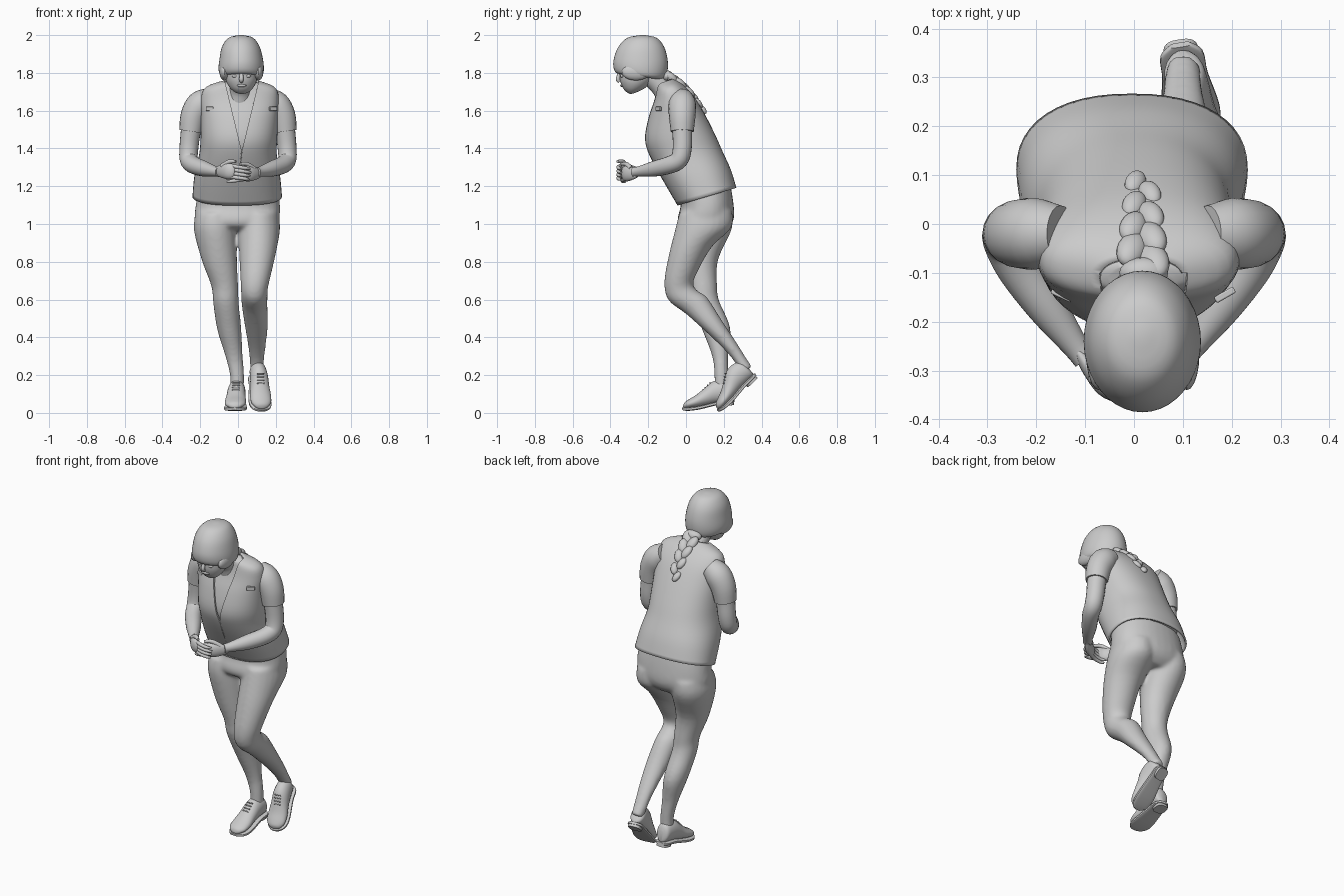
import bpy, bmesh
from math import sin, cos, pi, radians
from mathutils import Vector, Matrix


def spline(keys, steps):
    """Catmull-Rom interpolation of equal-length tuples."""
    out, n = [], len(keys)
    for i in range(n - 1):
        a, b, c, d = keys[max(i - 1, 0)], keys[i], keys[i + 1], keys[min(i + 2, n - 1)]
        for k in range(steps):
            t = k / steps
            out.append([0.5 * (2 * q + (r - p) * t + (2 * p - 5 * q + 4 * r - s) * t * t
                               + (3 * q - p - 3 * r + s) * t ** 3) for p, q, r, s in zip(a, b, c, d)])
    return out + [list(keys[-1])]


def skin(name, rings, caps=True, mat=None):
    """Join rings of points into a smooth surface."""
    bm = bmesh.new()
    vs = [[bm.verts.new(p) for p in r] for r in rings]
    for a, b in zip(vs, vs[1:]):
        for i in range(len(a)):
            j = (i + 1) % len(a)
            bm.faces.new((a[i], a[j], b[j], b[i]))
    if caps:
        bm.faces.new(vs[0])
        bm.faces.new(vs[-1])
    bmesh.ops.recalc_face_normals(bm, faces=bm.faces)
    return finish(name, bm, mat)


def finish(name, bm, mat=None):
    if mat:
        bm.transform(mat)
    me = bpy.data.meshes.new(name)
    bm.to_mesh(me)
    bm.free()
    ob = bpy.data.objects.new(name, me)
    bpy.context.collection.objects.link(ob)
    return ob


def loft(name, keys, n=32, steps=4, e=2.0, caps=True, mat=None):
    """Keys: centre x, half width, front (y, z), back (y, z) of each section."""
    rings = []
    for cx, hw, yf, zf, yb, zb in spline(keys, steps):
        ring = []
        for i in range(n):
            a = 2 * pi * i / n
            c, s = [abs(v) ** (2 / e) * (1 if v > 0 else -1) for v in (cos(a), sin(a))]
            ring.append((cx + hw * c, (yf + yb) / 2 + s * (yb - yf) / 2, (zf + zb) / 2 + s * (zb - zf) / 2))
        rings.append(ring)
    return skin(name, rings, caps, mat)


def tube(name, keys, ref=(1, 0, 0), n=20, steps=4, flat=1.0):
    """Keys: x, y, z, radius along a limb."""
    pts = spline(keys, steps)
    rings = []
    for i, p in enumerate(pts):
        d = Vector(pts[min(i + 1, len(pts) - 1)][:3]) - Vector(pts[max(i - 1, 0)][:3])
        u = d.cross(Vector(ref)).normalized()
        v = d.cross(u).normalized()
        c = Vector(p[:3])
        rings.append([c + p[3] * (cos(2 * pi * k / n) * u * flat + sin(2 * pi * k / n) * v) for k in range(n)])
    return skin(name, rings)


def ball(name, loc, size, rot=(0, 0, 0)):
    bm = bmesh.new()
    bmesh.ops.create_uvsphere(bm, u_segments=20, v_segments=12, radius=1)
    r = Matrix.Rotation(rot[2], 4, 'Z') @ Matrix.Rotation(rot[1], 4, 'Y') @ Matrix.Rotation(rot[0], 4, 'X')
    return finish(name, bm, Matrix.Translation(loc) @ r @ Matrix.Diagonal((*size, 1)))


def box(name, loc, size, mat=Matrix()):
    bm = bmesh.new()
    bmesh.ops.create_cube(bm, size=1)
    ob = finish(name, bm, mat @ Matrix.Translation(loc) @ Matrix.Diagonal((*size, 1)))
    bev = ob.modifiers.new("bevel", 'BEVEL')
    bev.width, bev.segments = 0.003, 2
    return ob


# Torso: open vest over a shirt
torso = [(-.004, .232, -.04, 1.10, .262, 1.19), (-.004, .222, -.11, 1.22, .233, 1.285), (0, .2, -.185, 1.36, .19, 1.38),
         (.005, .198, -.212, 1.45, .15, 1.47), (.008, .2, -.195, 1.56, .092, 1.585),
         (.01, .202, -.168, 1.645, .037, 1.675), (.012, .178, -.155, 1.705, -.02, 1.735),
         (.015, .085, -.155, 1.738, -.07, 1.765)]
vest = loft("vest", torso, n=48, e=2.3, caps=False)
loft("shirt", [(c, w - .014, a + .014, b, f - .014, g - .004) for c, w, a, b, f, g in torso[1:]], n=48, e=2.3)
sol = vest.modifiers.new("thickness", 'SOLIDIFY')
sol.thickness, sol.offset = .01, 0
outline = [(-.085, 1.82), (.125, 1.82), (.02, 1.385)]
cutter = skin("neckline_cutter", [[(x, y, z) for x, z in outline] for y in (-.5, -.1)])
cutter.hide_render = True
cutter.hide_set(True)
cut = vest.modifiers.new("neckline", 'BOOLEAN')
cut.object, cut.operation = cutter, 'DIFFERENCE'
tube("vest_closure", [(.02, -.2, 1.39, .005), (.012, -.162, 1.31, .005), (.005, -.11, 1.22, .005),
                      (0, -.042, 1.105, .005)], n=8)
for x, turn in ((-.148, -25), (.186, 30)):
    box("pocket_flap", (0, 0, 0), (.045, .014, .022),
        Matrix.Translation((x, -.145, 1.61)) @ Matrix.Rotation(radians(turn), 4, 'Z'))

# Trousers: pelvis and legs fused into one skin
pelvis = loft("trousers", [(0, .21, -.05, 1.17, .235, 1.21), (0, .222, -.028, 1.1, .25, 1.12),
                           (-.005, .225, -.045, 1.03, .255, 1.04), (-.005, .2, -.035, .99, .237, .99),
                           (-.005, .12, .01, .965, .2, .955)], e=2.2)
right_leg = loft("right_leg", [
    (-.115, .107, -.035, 1.06, .245, 1.06), (-.12, .114, -.045, .97, .242, .97), (-.098, .093, -.015, .8, .17, .81),
    (-.07, .071, .015, .67, .165, .67), (-.064, .068, .03, .58, .177, .59), (-.047, .064, .085, .44, .235, .45),
    (-.022, .047, .138, .3, .224, .31), (-.005, .038, .15, .2, .224, .2), (-.005, .036, .15, .12, .222, .11)], n=24)
left_leg = loft("left_leg", [
    (.107, .107, -.035, 1.06, .245, 1.07), (.109, .114, -.058, .97, .24, .98), (.105, .1, -.088, .85, .138, .88),
    (.094, .083, -.113, .72, .068, .76), (.087, .072, -.111, .64, .038, .685), (.087, .07, -.083, .585, .063, .645),
    (.088, .068, -.002, .525, .113, .61), (.097, .062, .088, .445, .19, .49), (.1, .048, .198, .34, .264, .378),
    (.1, .039, .262, .262, .313, .3), (.1, .036, .29, .2, .35, .245)], n=24)
for ob in (pelvis, right_leg, left_leg):
    ob.select_set(True)
bpy.context.view_layer.objects.active = pelvis
bpy.ops.object.join()
fuse = pelvis.modifiers.new("fuse", 'REMESH')
fuse.mode, fuse.voxel_size, fuse.use_smooth_shade = 'VOXEL', .009, True
relax = pelvis.modifiers.new("relax", 'SMOOTH')
relax.factor, relax.iterations = .5, 14


# Shoes, heel at the local origin and toe towards -y
def shoe(name, heel, pitch, yaw):
    m = Matrix.Translation(heel) @ Matrix.Rotation(radians(yaw), 4, 'Z') @ Matrix.Rotation(radians(pitch), 4, 'X')
    loft(name + "_upper", [(0, .012, 0, .03, 0, .09), (0, .038, -.012, .02, -.012, .125), (0, .045, -.05, .02, -.05, .14),
                           (0, .048, -.095, .02, -.095, .135), (0, .051, -.14, .015, -.145, .105),
                           (0, .056, -.185, .012, -.19, .078), (0, .052, -.23, .012, -.232, .06),
                           (0, .032, -.258, .015, -.256, .047), (0, .008, -.266, .022, -.266, .03)], n=24, mat=m)
    loft(name + "_sole", [(0, .02, .006, .012, .006, .026), (0, .044, -.02, .012, -.02, .028),
                          (0, .047, -.08, .01, -.08, .028), (0, .06, -.18, 0, -.18, .018),
                          (0, .055, -.235, 0, -.235, .018), (0, .03, -.265, .005, -.265, .021),
                          (0, .006, -.273, .01, -.273, .022)], n=24, e=5, mat=m)
    loft(name + "_heel", [(0, .036, -.07, z, .002, z) for z in (-.002, .02)], n=24, steps=1, e=2.8, mat=m)
    for k in range(4):
        box(name + "_lace", (0, -.108 - k * .014, .131 - k * .0105), (.04, .005, .008), m)


shoe("right_shoe", (-.003, .252, .044), 8, -3)
shoe("left_shoe", (.093, .375, .186), 43, 9)

# Arms, sleeves and clasped hands
for s, side in ((-1, "right"), (1, "left")):
    arm = [(.15, -.02, 1.665, .05), (.2, -.02, 1.632, .065), (.235, -.02, 1.57, .062), (.25, -.02, 1.49, .053),
           (.26, -.02, 1.4, .05), (.26, -.037, 1.34, .048), (.235, -.09, 1.312, .046), (.178, -.17, 1.292, .041),
           (.12, -.25, 1.278, .027), (.1, -.275, 1.275, .026)]
    tube(side + "_arm", [(s * x, y, z, r) for x, y, z, r in arm])
    tube(side + "_sleeve", [(s * x, y, z, r + .008) for x, y, z, r in arm[:4]])
    dy, dz = (-.022, .005) if s < 0 else (0, -.008)
    tube(side + "_palm", [(s * x, y, 1.275 + dz, r) for x, y, r in (
        (.115, -.26, .022), (.09, -.285 + dy / 2, .034), (.06, -.31 + dy, .041), (.03, -.325 + dy, .038),
        (.015, -.33 + dy, .02))], ref=(0, 0, 1), flat=.5)
    for k in range(4):
        z = 1.303 + dz - k * .019
        tube(side + "_finger", [(s * .035, -.322 + dy, z, .011), (s * .0, -.335 + dy, z - .006, .0105),
                                (s * -.04, -.335 + dy, z - .012, .009),
                                (s * (-.068 + .006 * abs(k - 1)), -.322 + dy, z - .016, .006)],
             ref=(0, 0, 1), n=10)
    tube(side + "_thumb", [(s * .085, -.29 + dy, 1.30 + dz, .014), (s * .045, -.315 + dy, 1.325 + dz, .012),
                           (s * .012, -.34 + dy, 1.325 + dz, .008)], ref=(0, 0, 1), n=10)

# Neck, face and hair
tube("neck", [(.008, -.09, 1.66, .07), (.012, -.125, 1.72, .056), (.017, -.19, 1.79, .055), (.017, -.21, 1.83, .055)])
loft("face", [(.017, .09, -.355, 1.83, -.17, 1.83), (.017, .085, -.352, 1.79, -.18, 1.765),
              (.018, .076, -.348, 1.755, -.2, 1.735), (.019, .058, -.333, 1.718, -.225, 1.715),
              (.02, .035, -.31, 1.695, -.255, 1.7), (.02, .012, -.295, 1.688, -.275, 1.692)], n=28)
tube("nose", [(.018, -.35, 1.8, .008), (.018, -.36, 1.768, .012), (.018, -.352, 1.753, .009)], n=12)
ball("lips", (.019, -.337, 1.733), (.026, .012, .008))
for s in (-1, 1):
    ball("eye", (.018 + s * .034, -.338, 1.783), (.016, .01, .009))
loft("hair", [(.015, .012, -.24, 2.0, -.215, 2.0), (.015, .066, -.312, 1.985, -.155, 1.985),
              (.015, .1, -.36, 1.935, -.117, 1.94), (.017, .115, -.383, 1.87, -.098, 1.875),
              (.017, .12, -.383, 1.825, -.097, 1.815), (.018, .112, -.37, 1.8, -.11, 1.775),
              (.018, .09, -.35, 1.795, -.14, 1.765)], n=40)
for s in (-1, 1):
    ball("side_hair", (.018 + s * .09, -.265, 1.805), (.026, .075, .045))

# Braid: alternating lobes down the back
ball("hair_tie", (.02, -.1, 1.783), (.05, .032, .03))
for i in range(8):
    t, s = i / 7, (-1 if i % 2 else 1)
    w = 1 - .35 * t
    ball("braid_lobe", (.017 + s * .022 * w, -.075 + .16 * t, 1.768 - .16 * t + .022 * sin(pi * t)),
         (.032 * w, .05 * w, .025 * w), (radians(-45), 0, s * radians(28)))

# Smooth shading with sharp edges kept
for ob in bpy.context.scene.objects:
    ob.select_set(ob not in (cutter, pelvis))
bpy.context.view_layer.objects.active = vest
bpy.ops.object.shade_smooth_by_angle(angle=radians(40))
